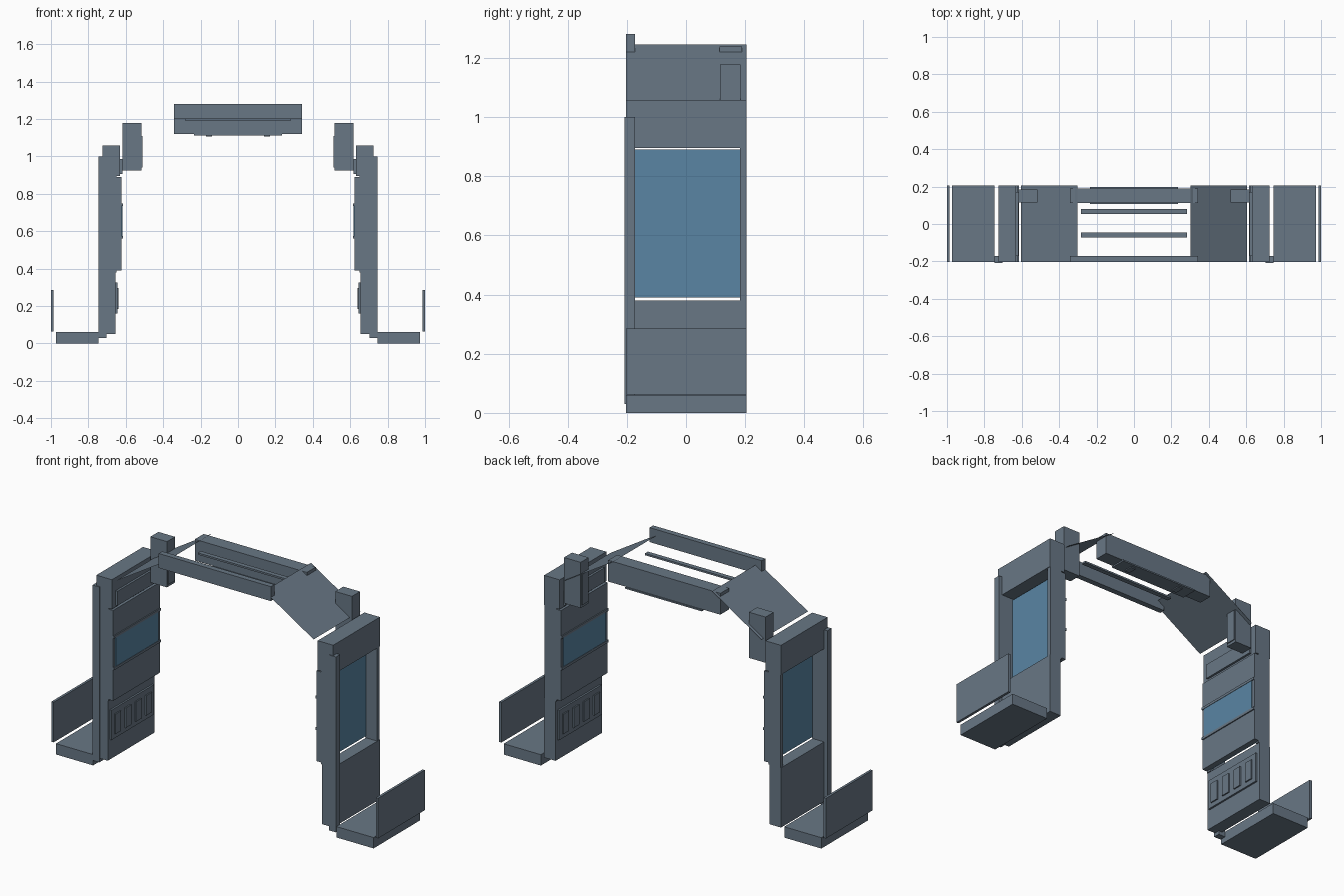
import bpy

cube = bpy.data.objects.get("Cube")
if cube:
    bpy.data.objects.remove(cube, do_unlink=True)


def material(name, rgb):
    m = bpy.data.materials.new(name)
    m.use_nodes = True
    m.diffuse_color = (*rgb, 1)
    bsdf = next(n for n in m.node_tree.nodes if n.type == 'BSDF_PRINCIPLED')
    bsdf.inputs["Base Color"].default_value = (*rgb, 1)
    return m


GREY = material("slate grey", (0.14, 0.185, 0.235))
BLUE = material("window blue", (0.10, 0.235, 0.37))


def make(name, verts, faces, mat):
    mesh = bpy.data.meshes.new(name)
    mesh.from_pydata(verts, [], faces)
    mesh.materials.append(mat)
    mesh.validate()
    obj = bpy.data.objects.new(name, mesh)
    bpy.context.collection.objects.link(obj)
    return obj


def box(name, xs, ys, zs, mat=GREY):
    """Box spanning the given x, y and z ranges."""
    (x0, x1), (y0, y1), (z0, z1) = sorted(xs), ys, zs
    verts = [(x, y, z) for x in (x0, x1) for y in (y0, y1) for z in (z0, z1)]
    faces = [(0, 1, 3, 2), (4, 6, 7, 5), (0, 4, 5, 1),
             (2, 3, 7, 6), (0, 2, 6, 4), (1, 5, 7, 3)]
    return make(name, verts, faces, mat)


# Overhead rails, slats and the panel under the back beam
box("front_rail", (-.343, .343), (-.203, -.172), (1.2, 1.28))
box("back_beam", (-.343, .343), (.113, .19), (1.12, 1.238))
box("beam_under_panel", (-.235, .235), (.108, .197), (1.112, 1.12))
for i, y in enumerate((-.058, .066)):
    box(f"slat_{i}", (-.283, .283), (y - .013, y + .013), (1.192, 1.202))
for i, x in enumerate((-.155, .155)):
    box(f"beam_stud_{i}", (x - .015, x + .015), (.13, .18), (1.106, 1.112))

for label, s in (("left", 1), ("right", -1)):
    def part(name, xs, ys, zs, mat=GREY):
        return box(f"{label}_{name}", [s * x for x in xs], ys, zs, mat)

    # Sloping sheet between the leg and the overhead rails
    sheet = [(s * x, y, z) for x, z in ((.303, 1.245), (.605, 1.058))
             for y in (-.203, .205)]
    make(f"{label}_sloping_sheet", sheet,
         [(0, 2, 3, 1) if s > 0 else (0, 1, 3, 2)], GREY)

    # Short hanging post
    part("hanging_post", (.515, .617), (.115, .185), (.925, 1.178))
    part("post_face", (.51, .515), (.122, .178), (.94, 1.11))

    # Leg frame
    part("leg_cap", (.63, .725), (-.203, .205), (.895, 1.058))
    part("cap_strip", (.618, .63), (-.17, .17), (.905, .985))
    part("front_post", (.703, .745), (-.208, -.172), (.03, 1.0))
    part("front_frame", (.65, .725), (-.203, -.172), (.38, .895))
    part("back_frame", (.65, .722), (.183, .205), (.38, .895))
    part("lower_block", (.655, .725), (-.203, .205), (.05, .38))

    # Inner panel with its window on both sides
    part("inner_panel", (.622, .65), (-.203, .205), (.39, .89))
    part("inner_window", (.618, .622), (-.185, .187), (.575, .735), BLUE)
    part("outer_window", (.65, .655), (-.172, .183), (.39, .89), BLUE)
    for i, z in enumerate((.568, .742)):
        part(f"window_trim_{i}", (.616, .622), (-.203, .205), (z - .007, z + .007))

    # Slotted panel low on the inside
    part("slot_panel", (.645, .655), (-.185, .187), (.16, .325))
    for i in range(4):
        y = -.135 + i * .09
        part(f"slot_{i}", (.638, .645), (y - .025, y + .025), (.185, .295))

    # Foot and outer guard
    part("foot", (.745, .972), (-.203, .205), (0, .06))
    part("guard_plate", (.986, 1.0), (-.203, .205), (.063, .285))
